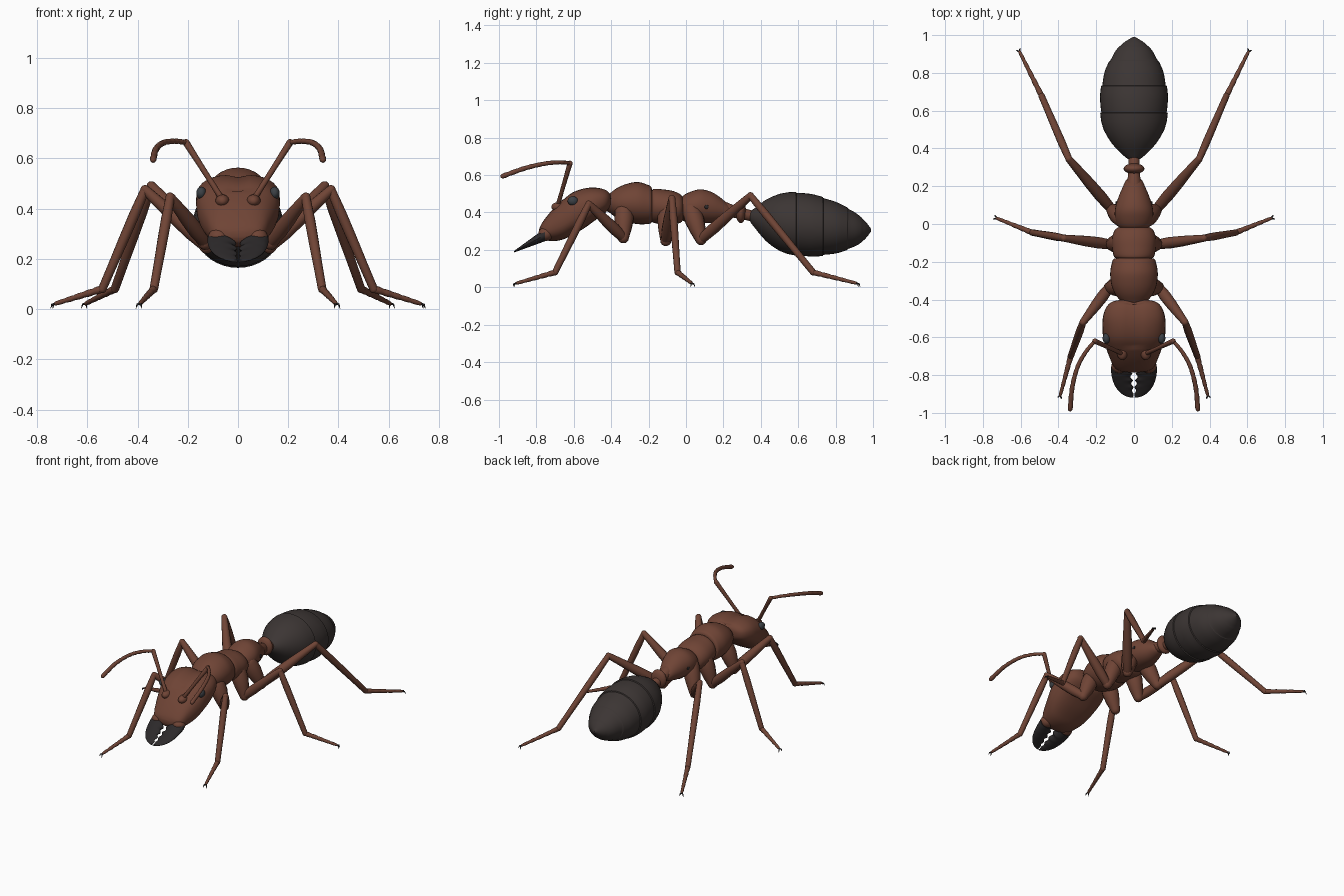
import bpy, bmesh, math
from mathutils import Vector

cube = bpy.data.objects.get("Cube")
if cube:
    bpy.data.objects.remove(cube, do_unlink=True)


def material(name, rgb):
    m = bpy.data.materials.new(name)
    m.use_nodes = True
    m.diffuse_color = (*rgb, 1)
    m.node_tree.nodes["Principled BSDF"].inputs["Base Color"].default_value = (*rgb, 1)
    return m


BROWN = material("red brown shell", (0.16, 0.058, 0.036))
CHARCOAL = material("charcoal abdomen", (0.045, 0.036, 0.034))
BLACK = material("black jaw and claw", (0.025, 0.022, 0.023))
EYE = material("slate eye", (0.045, 0.052, 0.06))


def spline(points, t):
    """Smooth curve through tuples of any length, t from 0 to 1."""
    n = len(points) - 1
    i = min(int(t * n), n - 1)
    u = t * n - i
    a, b, c, d = (points[min(max(k, 0), n)] for k in range(i - 1, i + 3))
    return [q + 0.5 * u * (r - p + u * (2 * p - 5 * q + 4 * r - s + u * (3 * (q - r) + s - p)))
            for p, q, r, s in zip(a, b, c, d)]


def skin(name, rings, mat, angle=40):
    """Join a list of equal vertex rings into a closed, smooth shaded mesh."""
    bm = bmesh.new()
    rows = [[bm.verts.new(p) for p in ring] for ring in rings]
    n = len(rows[0])
    for a, b in zip(rows, rows[1:]):
        for i in range(n):
            j = (i + 1) % n
            bm.faces.new((a[i], a[j], b[j], b[i]))
    bm.faces.new(rows[0])
    bm.faces.new(rows[-1])
    bmesh.ops.recalc_face_normals(bm, faces=bm.faces)
    mesh = bpy.data.meshes.new(name)
    bm.to_mesh(mesh)
    bm.free()
    mesh.materials.append(mat)
    ob = bpy.data.objects.new(name, mesh)
    bpy.context.collection.objects.link(ob)
    bpy.ops.object.select_all(action="DESELECT")
    ob.select_set(True)
    bpy.context.view_layer.objects.active = ob
    bpy.ops.object.shade_smooth_by_angle(angle=math.radians(angle))
    return ob


def section(y, top, bottom, half, x=0.0, power=2.0, n=32):
    """Upright superellipse ring at depth y."""
    ring = []
    for k in range(n):
        a = 2 * math.pi * k / n
        c, s = math.cos(a), math.sin(a)
        f = lambda v: math.copysign(abs(v) ** (2 / power), v)
        ring.append(Vector((x + half * f(c), y, (top + bottom) / 2 + (top - bottom) / 2 * f(s))))
    return ring


def loft(name, stations, mat, power=2.0, steps=28):
    rings = [section(*spline(stations, i / steps), power=power) for i in range(steps + 1)]
    return skin(name, rings, mat)


def tube(name, points, radii, mat, sides=12):
    """Round-ended tube through points with a radius at each point."""
    pts = [Vector(p) for p in points]
    first, last = (pts[0] - pts[1]).normalized(), (pts[-1] - pts[-2]).normalized()
    caps = [math.radians(a) for a in (80, 50, 25)]
    path = [(pts[0] + first * radii[0] * math.sin(a), radii[0] * math.cos(a)) for a in caps]
    path += list(zip(pts, radii))
    path += [(pts[-1] + last * radii[-1] * math.sin(a), radii[-1] * math.cos(a)) for a in caps[::-1]]
    rings = []
    for i, (p, r) in enumerate(path):
        d = (path[min(i + 1, len(path) - 1)][0] - path[max(i - 1, 0)][0]).normalized()
        u = d.cross(Vector((0.3, 0.2, 1))).normalized()
        v = d.cross(u)
        rings.append([p + r * (u * math.cos(a) + v * math.sin(a))
                      for a in (2 * math.pi * k / sides for k in range(sides))])
    return skin(name, rings, mat, 60)


def limb(name, a, b, radii, mat=BROWN):
    """Straight limb piece whose radius follows a short list."""
    a, b = Vector(a), Vector(b)
    n = len(radii) - 1
    return tube(name, [a.lerp(b, i / n) for i in range(n + 1)], radii, mat)


def beaded(t, count, depth):
    return 1 - depth + depth * abs(math.sin(math.pi * count * t))


def ball(name, centre, size, mat):
    x, y, z = centre
    rings = []
    for i in range(1, 16):
        a = math.pi * i / 16
        r = math.sin(a)
        rings.append(section(y - size[1] * math.cos(a), z + size[2] * r, z - size[2] * r, size[0] * r, x, n=20))
    return skin(name, rings, mat, 60)


# Abdomen: overlapping plates along one egg-shaped envelope
egg = [(.335, .40, .36, .02), (.37, .425, .315, .065), (.43, .47, .245, .12), (.51, .502, .19, .165),
       (.60, .51, .168, .18), (.70, .492, .165, .178), (.80, .458, .18, .158), (.89, .41, .212, .115),
       (.95, .362, .25, .068), (.99, .312, .3, .006)]
plates = [0, .43, .59, .74, .86, 1]
rings = []
for a, b in zip(plates, plates[1:]):
    for i in range(9):
        y, top, bottom, half = spline(egg, a + (b - a) * i / 8)
        k = 1 if a == 0 else .962 + .038 * min(1, i / 5)
        mid, tall = (top + bottom) / 2, (top - bottom) / 2 * k
        rings.append(section(y + (.003 if i == 0 else 0), mid + tall, mid - tall, half * k, n=40))
skin("abdomen", rings, CHARCOAL, 25)

# Waist: stalk and upright node
limb("waist_stalk", (0, .19, .42), (0, .36, .38), [.045, .034, .03, .03])
ball("waist_node", (0, .293, .405), (.055, .028, .062), BROWN)

# Thorax: three bulging pieces
loft("rear_thorax", [(-.03, .46, .37, .05), (-.015, .49, .355, .082), (.03, .513, .345, .1), (.08, .524, .343, .1),
                     (.14, .508, .345, .083), (.19, .475, .355, .062), (.235, .435, .37, .04),
                     (.255, .41, .385, .012)], BROWN)
loft("middle_thorax", [(-.185, .5, .36, .07), (-.175, .525, .345, .104), (-.12, .523, .338, .116),
                       (-.07, .515, .338, .115), (-.03, .497, .345, .1), (-.012, .47, .365, .07)], BROWN)
loft("front_thorax", [(-.43, .485, .41, .04), (-.41, .5, .4, .068), (-.37, .53, .37, .1), (-.32, .552, .35, .12),
                      (-.26, .563, .338, .126), (-.21, .55, .338, .118), (-.185, .535, .345, .108),
                      (-.18, .5, .37, .08)], BROWN)

# Head: boxy loft with a crown groove and two rear lobes
head = loft("head", [(-.4, .48, .45, .04), (-.408, .505, .425, .105), (-.435, .526, .395, .143), (-.49, .536, .355, .164),
                     (-.55, .53, .312, .167), (-.61, .508, .278, .162), (-.66, .468, .255, .147), (-.71, .42, .247, .128),
                     (-.75, .372, .252, .11), (-.775, .335, .265, .085), (-.785, .31, .285, .03)],
            BROWN, 2.5, 40)
for v in head.data.vertices:
    near = max(0, 1 - abs(v.co.x) / .05)
    if v.co.z > .42 and -.65 < v.co.y < -.41:
        v.co.z -= .012 * near
    if v.co.y > -.42:
        v.co.y -= .012 * near

# Legs: hip root, hip tip, knee, ankle, foot
LEGS = {
    "front": [(.07, -.33, .41), (.13, -.335, .265), (.27, -.52, .445), (.335, -.7, .08), (.39, -.905, .022)],
    "middle": [(.07, -.1, .41), (.125, -.108, .25), (.37, -.075, .475), (.54, -.045, .08), (.725, .03, .022)],
    "rear": [(.06, .03, .41), (.12, .08, .255), (.345, .345, .49), (.49, .68, .08), (.605, .91, .022)],
}

for side, s in (("left", 1), ("right", -1)):
    flip = lambda p: Vector((s * p[0], p[1], p[2]))

    for leg, joints in LEGS.items():
        hip, tip, knee, ankle, foot = map(flip, joints)
        name = side + "_" + leg + "_"
        limb(name + "hip", hip, tip, [.05, .052, .043, .03])
        limb(name + "thigh", tip, knee, [.026, .031, .029, .024, .019])
        limb(name + "shin", knee, ankle, [.018, .021, .02, .018, .017])
        steps = 20
        limb(name + "foot", ankle, foot,
             [(.016 - .007 * i / steps) * beaded(i / steps, 5, .15) for i in range(steps + 1)])
        out = (foot - ankle).normalized()
        across = out.cross(Vector((0, 0, 1))).normalized()
        for k in (-1, 1):
            end = foot + out * .018 + across * k * .012
            end.z = .003
            tube(name + ("inner" if k < 0 else "outer") + "_claw",
                 [foot, foot + out * .014 + across * k * .008, end], [.005, .004, .001], BLACK, 8)

    # Antenna: straight base stem and a curved beaded whip
    elbow = (.207, -.62, .663)
    limb(side + "_antenna_stem", flip((.065, -.685, .44)), flip(elbow), [.012, .011, .012, .014])
    whip = [elbow, (.25, -.67, .668), (.296, -.75, .662), (.326, -.86, .637), (.338, -.98, .594)]
    steps = 44
    tube(side + "_antenna_whip", [flip(spline(whip, i / steps)) for i in range(steps + 1)],
         [(.010 + .004 * i / steps) * beaded(i / steps, 11, .13) for i in range(steps + 1)], BROWN)

    # Face: eye, antenna socket, jaw root and breathing hole
    ball(side + "_eye", flip((.146, -.605, .462)), (.02, .028, .025), EYE)
    ball(side + "_antenna_socket", flip((.062, -.68, .43)), (.028, .04, .026), BROWN)
    ball(side + "_jaw_root", flip((.077, -.75, .285)), (.042, .04, .037), BROWN)
    ball(side + "_breathing_hole", flip((.094, .11, .43)), (.005, .011, .011), BLACK)

    # Jaw: curved blade with a scalloped biting edge
    rings = []
    for i in range(41):
        t = i / 40
        outer = .118 * math.sqrt(max(0, 1 - t ** 2.3)) + .004
        inner = .026 - .02 * t - .014 * (1 - abs(math.sin(math.pi * 4.5 * t))) * (t > .1)
        inner = min(max(inner, .003), outer - .002)
        z, thick = .28 - .09 * t, .03 * (1 - t) + .004
        rings.append(section(-.755 - .165 * t, z + thick, z - thick, (outer - inner) / 2,
                             s * (outer + inner) / 2, n=16))
    skin(side + "_jaw", rings, BLACK)
